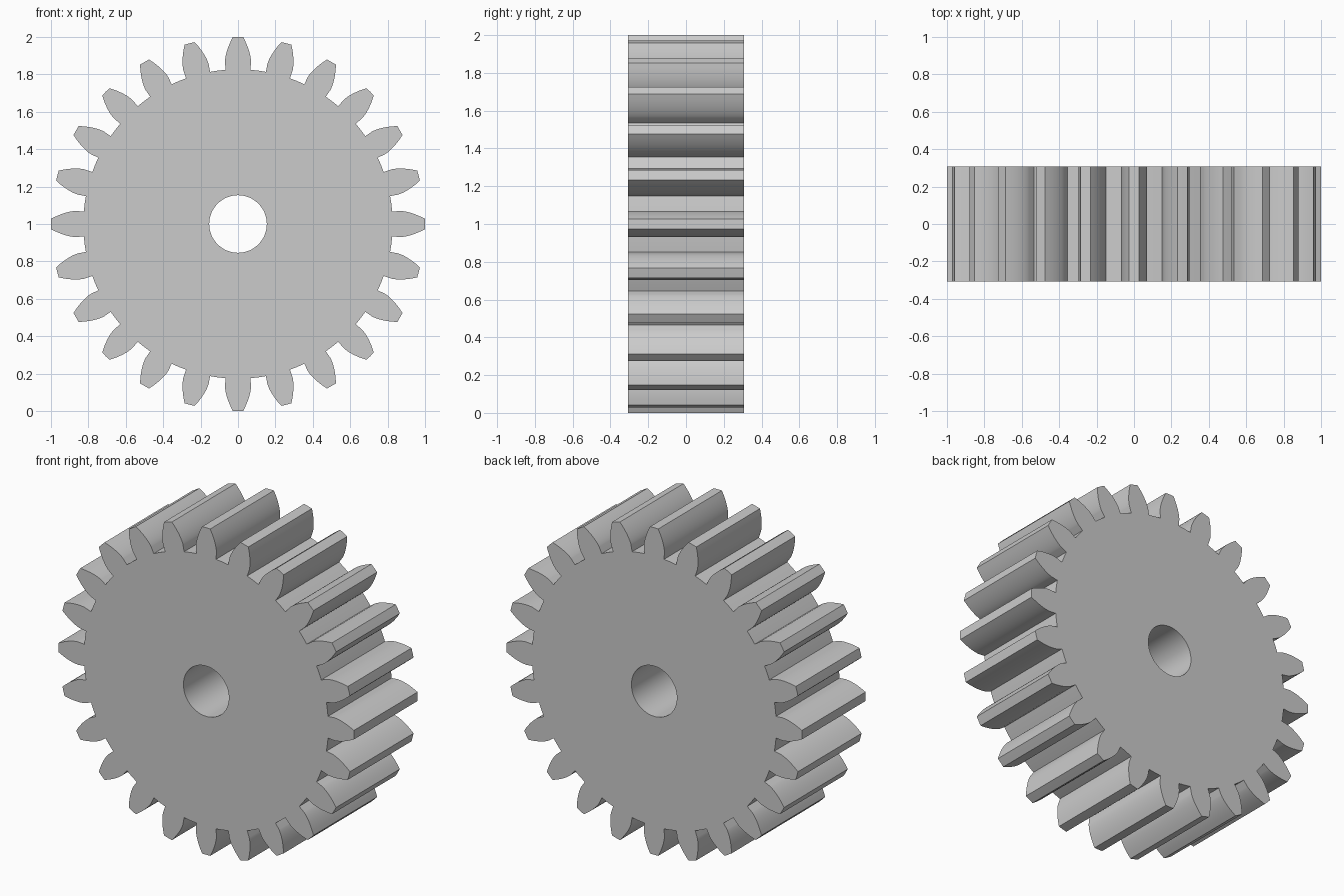
import bpy, bmesh
from math import sin, cos, tan, acos, pi, radians

if "Cube" in bpy.data.objects:
    bpy.data.objects.remove(bpy.data.objects["Cube"])

# Standard spur gear proportions, 20 degree pressure angle
TEETH = 24
MODULE = 2 / (TEETH + 2)
TIP_R = 1.0
PITCH_R = MODULE * TEETH / 2
BASE_R = PITCH_R * cos(radians(20))
ROOT_R = PITCH_R - 1.25 * MODULE
BORE_R = 2 * MODULE
HALF_DEPTH = 4 * MODULE
PITCH = 2 * pi / TEETH
FLANK_STEPS, BORE_STEPS = 8, 4


def involute(r):
    a = acos(min(1, BASE_R / r))
    return tan(a) - a


def sector_outline():
    """One pitch of the gear as (radius, angle): bore arc, root, tooth."""
    base_half = PITCH / 4 + involute(PITCH_R)
    flank = [(ROOT_R, base_half)]
    for i in range(FLANK_STEPS + 1):
        r = BASE_R + (TIP_R - BASE_R) * (i / FLANK_STEPS) ** 1.5
        flank.append((r, base_half - involute(r)))
    rising = [(ROOT_R, -PITCH / 2)] + [(r, -a) for r, a in flank]
    tip = [(TIP_R, 0)]
    falling = [(r, -a) for r, a in reversed(rising)]
    bore = [(BORE_R, PITCH * (0.5 - i / BORE_STEPS)) for i in range(BORE_STEPS + 1)]
    return rising + tip + falling + bore


# Front face, one sector per tooth, then extruded to the full width
bm = bmesh.new()
outline = sector_outline()
for t in range(TEETH):
    bm.faces.new([bm.verts.new((r * sin(a + t * PITCH), -HALF_DEPTH,
                                1 + r * cos(a + t * PITCH))) for r, a in outline])
bmesh.ops.remove_doubles(bm, verts=bm.verts, dist=1e-5)
front = bm.faces[:]
ext = bmesh.ops.extrude_face_region(bm, geom=front, use_keep_orig=True)
back_verts = [g for g in ext["geom"] if isinstance(g, bmesh.types.BMVert)]
bmesh.ops.translate(bm, verts=back_verts, vec=(0, 2 * HALF_DEPTH, 0))
bmesh.ops.recalc_face_normals(bm, faces=bm.faces)

mesh = bpy.data.meshes.new("spur_gear")
bm.to_mesh(mesh)
bm.free()
gear = bpy.data.objects.new("spur_gear", mesh)
bpy.context.collection.objects.link(gear)

# Smooth bore and flanks, sharp tooth edges
bpy.context.view_layer.objects.active = gear
gear.select_set(True)
bpy.ops.object.shade_smooth_by_angle(angle=radians(20))
